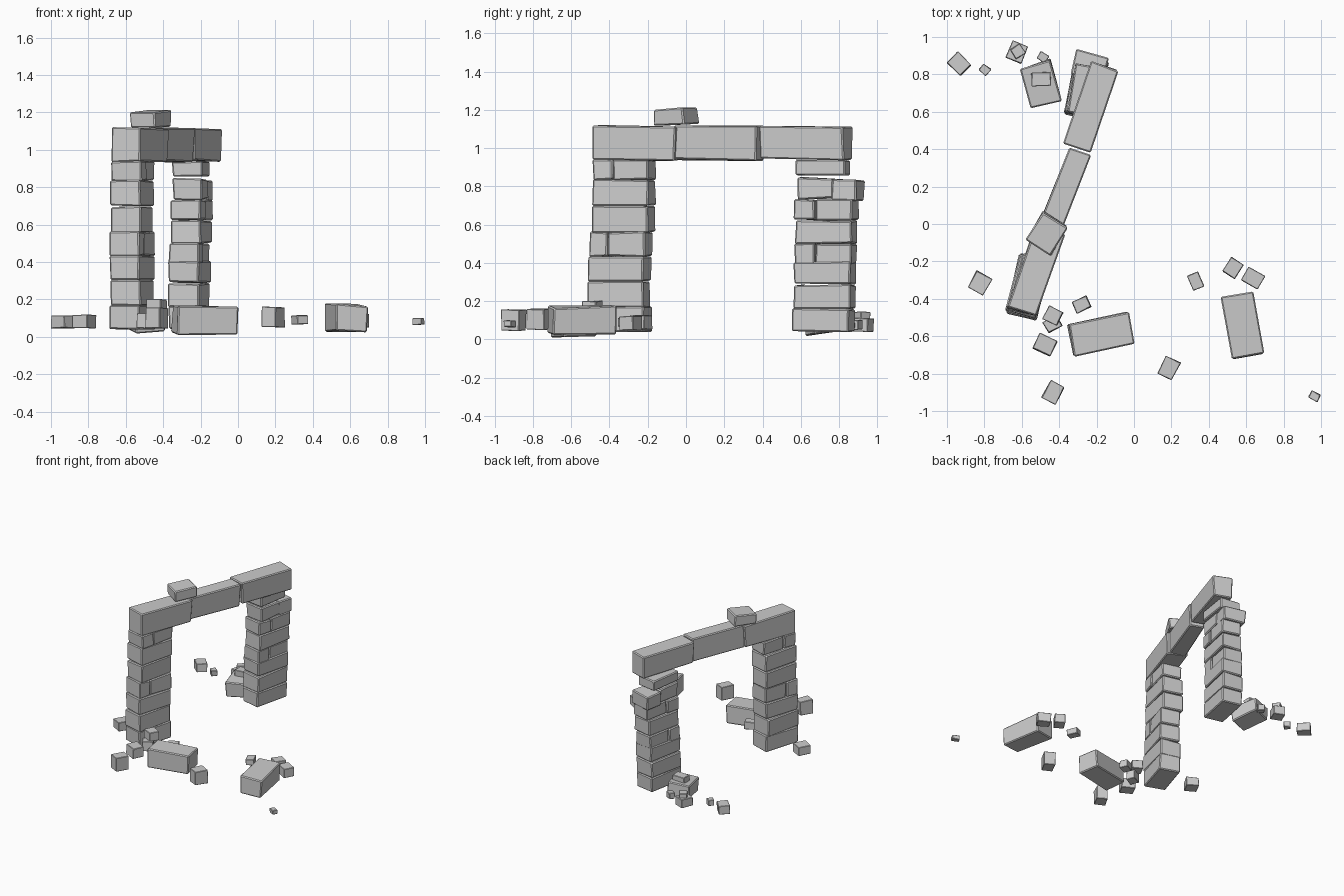
import bpy, random
from math import radians
from mathutils import Matrix, Vector

random.seed(4)


def block(name, loc, size, angle, tilt=(0, 0), rough=0.006, bevel=0.007):
    """Slightly irregular stone block with chamfered edges."""
    bpy.ops.mesh.primitive_cube_add(size=1)
    ob = bpy.context.object
    ob.name = ob.data.name = name
    rot = (Matrix.Rotation(radians(angle), 3, 'Z')
           @ Matrix.Rotation(radians(tilt[0]), 3, 'X')
           @ Matrix.Rotation(radians(tilt[1]), 3, 'Y'))
    for v in ob.data.vertices:
        p = Vector([c * s + random.uniform(-rough, rough) for c, s in zip(v.co, size)])
        v.co = rot @ p
    ob.location = loc
    mod = ob.modifiers.new("chipped_edges", 'BEVEL')
    mod.width = bevel
    mod.segments = 1
    return ob


def course(name, x, y, z0, z1, angle, length, width, split=None):
    """One layer of a pillar; split gives the front stone's share of the length."""
    d = Vector((1, 0, 0))
    d.rotate(Matrix.Rotation(radians(angle), 3, 'Z'))
    parts = [(0, 1)] if split is None else [(0, split - .01), (split + .01, 1)]
    for i, (a, b) in enumerate(parts):
        off = d * (((a + b) / 2 - .5) * length)
        w = width - .012 * i
        block(f"{name}_stone_{i + 1}", (x + off.x, y + off.y, (z0 + z1) / 2),
              ((b - a) * length, w, z1 - z0), angle, rough=.004)


# Front pillar: x, y, bottom, top, angle, split
front = [(-.565, -.345, .04, .17, 73, None), (-.568, -.353, .165, .305, 76, None),
         (-.564, -.345, .305, .435, 73, None), (-.563, -.338, .435, .56, 73, .33),
         (-.567, -.327, .56, .695, 77, None), (-.565, -.325, .70, .835, 75, None),
         (-.557, -.322, .835, .94, 75, .36)]
for i, (x, y, a, b, ang, s) in enumerate(front):
    course(f"front_pillar_course_{i + 1}", x, y, a, b, ang, .30, .165, s)

# Back pillar: x, y, bottom, top, angle, length, split
back = [(-.262, .718, .04, .16, 78, .30, None), (-.262, .725, .16, .285, 79, .30, None),
        (-.26, .728, .29, .405, 77, .30, None), (-.258, .73, .39, .50, 78, .30, .36),
        (-.25, .735, .50, .62, 78, .30, None), (-.243, .732, .625, .73, 76, .31, .37),
        (-.25, .715, .855, .935, 81, .26, None)]
for i, (x, y, a, b, ang, ln, s) in enumerate(back):
    course(f"back_pillar_course_{i + 1}", x, y, a, b, ang, ln, .165, s)
block("back_pillar_front_half_stone", (-.255, .685, .79), (.19, .155, .11), 80)
block("back_pillar_slipped_stone", (-.235, .845, .78), (.13, .18, .105), 75)

# Lintel of three long stones and the loose cap on it
block("lintel_front", (-.525, -.25, 1.027), (.46, .16, .178), 70.5)
block("lintel_middle", (-.373, .175, 1.025), (.46, .12, .175), 69)
block("lintel_back", (-.230, .627, 1.025), (.46, .148, .17), 71.3)
block("cap_stone", (-.465, -.05, 1.165), (.18, .155, .083), 59, (0, -2))

# Large fallen stones
block("fallen_stone_front", (-.175, -.588, .09), (.33, .175, .155), 10.5, (3, 1), .008)
block("fallen_stone_right", (.58, -.545, .10), (.335, .175, .15), -80, (-3, 1), .008)
block("fallen_stone_back", (-.50, .746, .09), (.22, .165, .11), -74, (4, 5), .008)

# Rubble: x, y, z, size x, y, z, angle
rubble = [(-.936, .856, .08, .10, .085, .065, -45), (-.797, .825, .075, .05, .045, .045, -40),
          (-.626, .92, .075, .09, .10, .07, -22), (-.622, .923, .125, .06, .06, .04, 35),
          (-.487, .892, .075, .05, .045, .05, -30), (-.497, .775, .17, .10, .07, .05, 2),
          (-.824, -.316, .082, .095, .10, .07, -30), (-.435, -.49, .165, .085, .08, .07, -27),
          (-.435, -.535, .10, .085, .065, .075, 28), (-.28, -.43, .09, .085, .065, .06, 25),
          (-.476, -.645, .085, .105, .09, .08, -25), (-.433, -.90, .10, .085, .105, .11, -27),
          (.187, -.77, .105, .085, .105, .11, -27), (.33, -.305, .09, .085, .062, .05, -67),
          (.53, -.235, .09, .08, .09, .075, -34), (.637, -.29, .085, .10, .08, .075, -30),
          (.965, -.92, .082, .055, .04, .036, -28)]
for i, (x, y, z, sx, sy, sz, ang) in enumerate(rubble):
    block(f"rubble_{i + 1}", (x, y, z), (sx, sy, sz), ang, rough=.003, bevel=.003)
